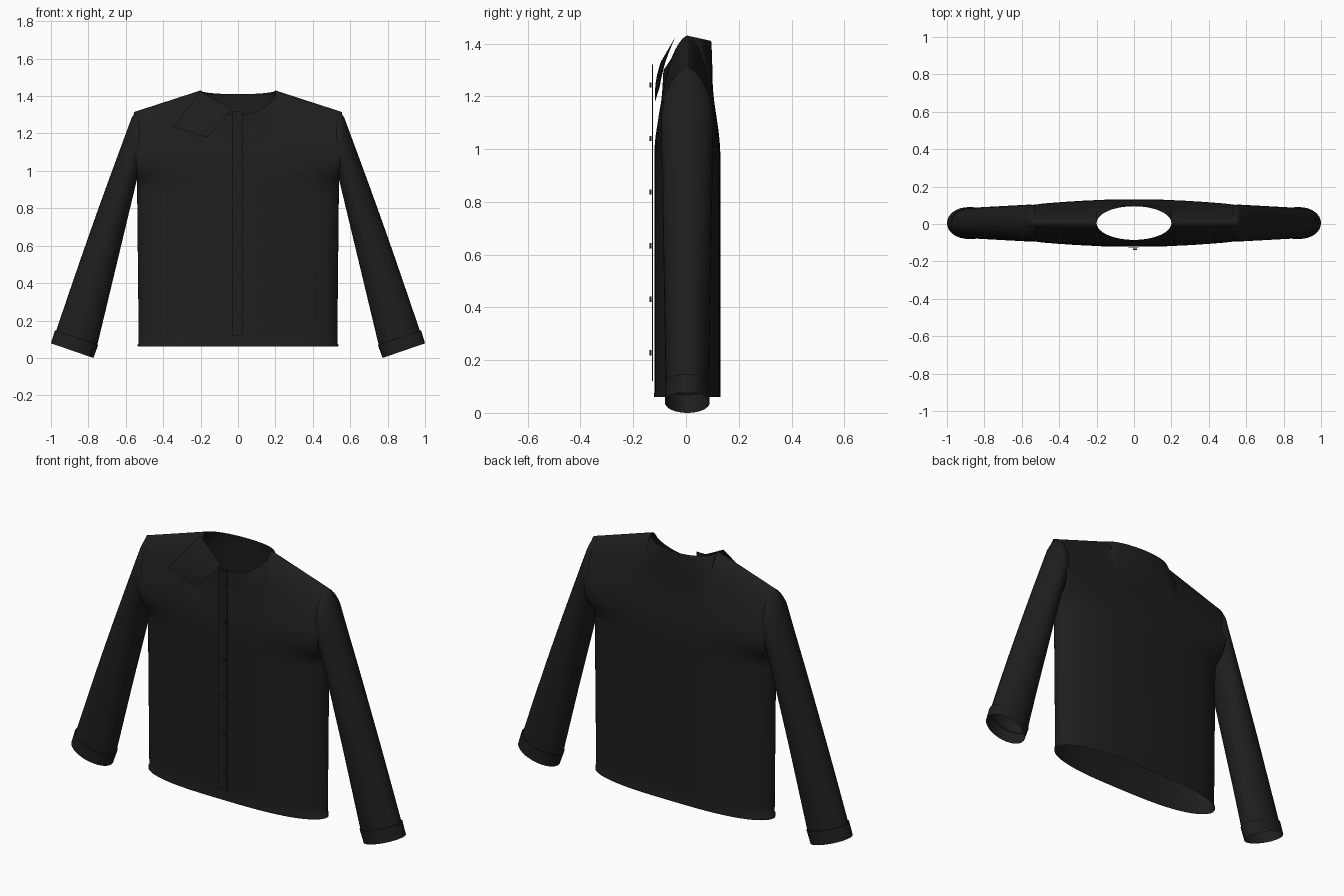
import bpy, bmesh, math
from mathutils import Vector

cube = bpy.data.objects.get("Cube")
if cube:
    bpy.data.objects.remove(cube)


def material(name, value):
    m = bpy.data.materials.new(name)
    m.use_nodes = True
    color = (value, value, value, 1)
    m.diffuse_color = color
    bsdf = m.node_tree.nodes["Principled BSDF"]
    bsdf.inputs["Base Color"].default_value = color
    bsdf.inputs["Roughness"].default_value = 0.9
    return m


CLOTH = material("black cloth", 0.013)
BUTTON = material("dark button", 0.018)
YC = 0.005          # middle of the garment, front to back
HEM = 0.06


def finish(name, bm, mat, angle=40):
    bmesh.ops.remove_doubles(bm, verts=bm.verts, dist=0.0005)
    bmesh.ops.recalc_face_normals(bm, faces=bm.faces)
    mesh = bpy.data.meshes.new(name)
    bm.to_mesh(mesh)
    bm.free()
    mesh.materials.append(mat)
    ob = bpy.data.objects.new(name, mesh)
    bpy.context.collection.objects.link(ob)
    bpy.ops.object.select_all(action="DESELECT")
    ob.select_set(True)
    bpy.context.view_layer.objects.active = ob
    bpy.ops.object.shade_smooth_by_angle(angle=math.radians(angle))


def add_grid(bm, rows, closed=False):
    """Join rows of points with quads."""
    rows = [[bm.verts.new(p) for p in row] for row in rows]
    n = len(rows[0])
    for a, b in zip(rows, rows[1:]):
        for i in range(n if closed else n - 1):
            j = (i + 1) % n
            bm.faces.new((a[i], a[j], b[j], b[i]))


def arc(v):
    v = min(max(v, 0), 1)
    return math.sqrt(1 - (1 - v) ** 2)


def smooth(v):
    v = min(max(v, 0), 1)
    return v * v * (3 - 2 * v)


# Torso: front and back panels that meet at the side seams and shoulders
def half_width(z):
    if z < 0.95:
        return 0.53 + 0.01 * z / 0.95
    return 0.54 + 0.015 * min((z - 0.95) / 0.3, 1)


def panel_point(x0, t, side):
    c = x0 / 0.555
    neck = math.sqrt(max(0, 1 - (x0 / 0.2) ** 2))
    if abs(x0) < 0.2:
        top = 1.43 - (0.13 if side < 0 else 0.02) * neck
    else:
        top = 1.43 - 0.115 * (abs(x0) - 0.2) / 0.355
    z = HEM + t * (top - HEM)
    flare = 1.01 if t < 0.012 else 1
    # flat oval below the armpit, open armhole above it
    low = math.sqrt(max(0, 1 - abs(c) ** 3))
    high = 1 - 0.12 * c * c
    k = arc((z - 0.95) / 0.18)
    # the chest thins toward the shoulders
    depth = (0.125 - 0.028 * smooth((z - 0.98) / 0.28)) * (low + (high - low) * k)
    g = arc((top - z) / 0.3) ** 1.3
    end = 0.09 * neck
    depth = end + (depth - end) * g
    return (c * half_width(z) * flare, YC + side * depth * flare, z)


N = 14
neck_cols = [0.2 * math.sin(math.pi / 2 * i / N) for i in range(-N, N + 1)]
arm_cols = [0.2 + 0.355 * math.sin(math.pi / 2 * i / N) for i in range(1, N + 1)]
columns = [-x for x in reversed(arm_cols)] + neck_cols + arm_cols
levels = [0, 0.01, 0.014] + [1 - (1 - i / 36) ** 2 for i in range(1, 37)]
bm = bmesh.new()
for side in (-1, 1):
    add_grid(bm, [[panel_point(x, t, side) for x in columns] for t in levels])
finish("torso", bm, CLOTH, 60)


# Sleeves and cuffs: open tubes given by an outer and an inner edge point;
# a peak above 1 makes the outer edge more pointed
def ring(outer, inner, ry, peak=1.0, n=32):
    outer, inner = Vector(outer), Vector(inner)
    mid, half = (outer + inner) / 2, (outer - inner) / 2
    points = []
    for i in range(n):
        a = math.tau * i / n
        p = mid + half * math.cos(a)
        s = math.sin(a)
        if math.cos(a) > 0:
            s = math.copysign(abs(s) ** peak, s)
        points.append((p.x, YC + ry * s, p.y))
    return points


def tube(name, rings, mirror):
    bm = bmesh.new()
    add_grid(bm, [[(mirror * x, y, z) for x, y, z in r] for r in rings], True)
    finish(name, bm, CLOTH, 50)


sleeve = [ring((0.53, 1.316), (0.52, 0.97), 0.09, 1.4),
          ring((0.553, 1.308), (0.532, 0.962), 0.097, 1.4),
          ring((0.568, 1.285), (0.54, 0.955), 0.099, 1.35)]
for i in range(1, 13):
    t = i / 12
    bow = 0.006 * math.sin(math.pi * t)
    sleeve.append(ring((0.568 + 0.406 * t + bow, 1.285 - 1.145 * t),
                       (0.54 + 0.212 * t, 0.955 - 0.885 * t),
                       0.099 - 0.017 * t, 1 + 0.35 * (1 - t) ** 3))
cuff = [ring((0.974, 0.146), (0.752, 0.072), 0.081),
        ring((0.979, 0.147), (0.748, 0.068), 0.085),
        ring((1.0, 0.078), (0.773, 0.0), 0.085)]
for label, mirror in (("left", 1), ("right", -1)):
    tube(label + "_sleeve", sleeve, mirror)
    tube(label + "_cuff", cuff, mirror)

# Button placket down the front
bm = bmesh.new()
bmesh.ops.create_cube(bm, size=1)
for v in bm.verts:
    v.co = Vector((v.co.x * 0.054 - 0.002, v.co.y * 0.004 - 0.127, v.co.z * 1.2 + 0.72))
finish("placket", bm, CLOTH)

# Buttons
for i in range(6):
    bpy.ops.mesh.primitive_cylinder_add(
        vertices=16, radius=0.01, depth=0.008,
        location=(0.005, -0.135, 0.228 + 0.203 * i), rotation=(math.pi / 2, 0, 0))
    button = bpy.context.object
    button.name = "button_%d" % (i + 1)
    button.data.materials.append(BUTTON)
    bpy.ops.object.shade_smooth_by_angle()

# Single folded collar leaf on the right side
neck_side, tip_out = Vector((-0.2, -0.04, 1.425)), Vector((-0.35, -0.1, 1.235))
neck_front, tip_in = Vector((-0.035, -0.096, 1.33)), Vector((-0.165, -0.117, 1.18))
rows = []
for i in range(7):
    u = i / 6
    row = []
    for j in range(7):
        v = j / 6
        p = neck_side.lerp(tip_out, v).lerp(neck_front.lerp(tip_in, v), u)
        p.y -= 0.008 * math.sin(math.pi * v)
        row.append(p)
    rows.append(row)
bm = bmesh.new()
add_grid(bm, rows)
finish("collar_leaf", bm, CLOTH, 60)
